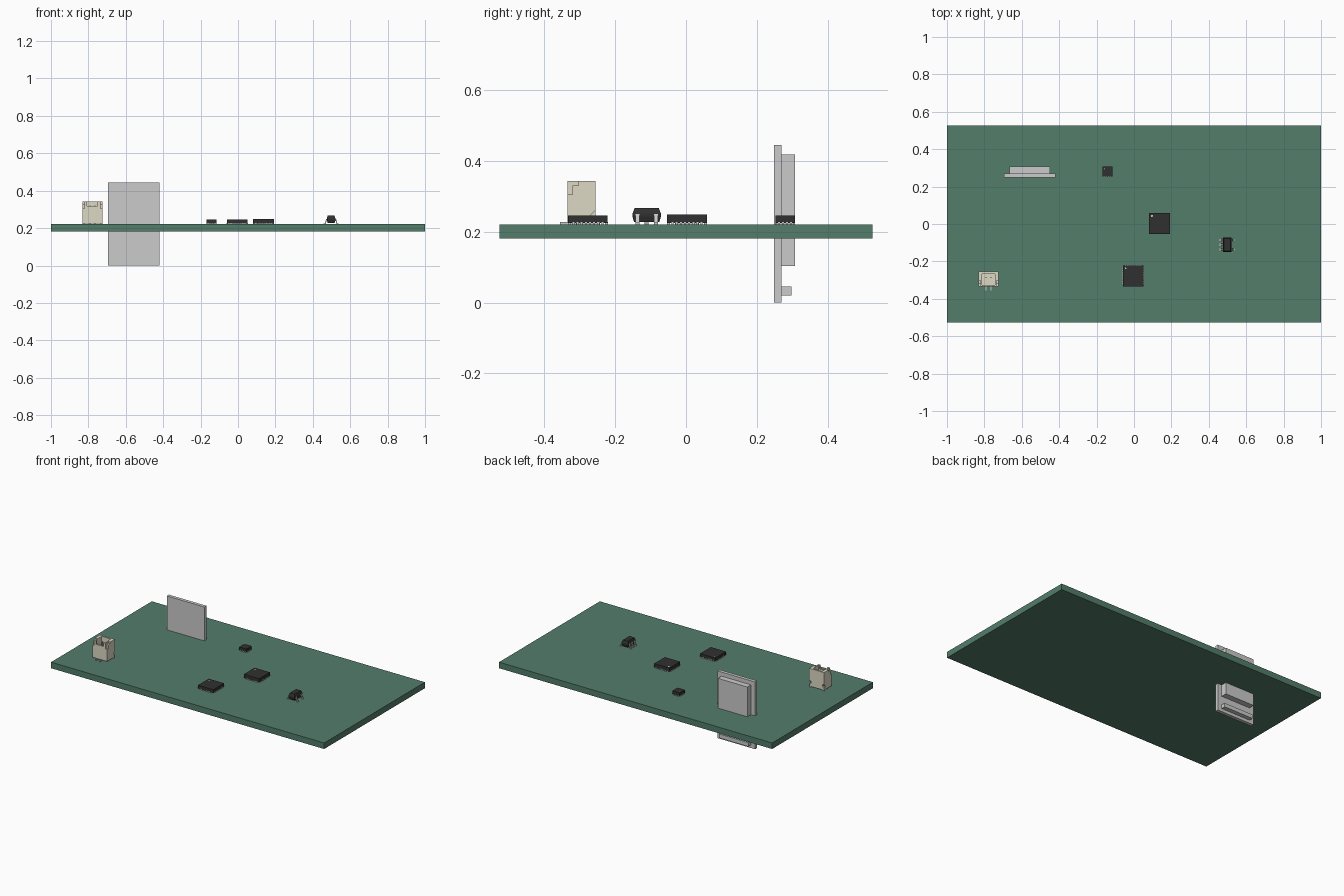
import bpy, bmesh

if "Cube" in bpy.data.objects:
    bpy.data.objects.remove(bpy.data.objects["Cube"])


def material(name, rgb):
    m = bpy.data.materials.new(name)
    m.diffuse_color = (*rgb, 1)
    m.use_nodes = True
    m.node_tree.nodes["Principled BSDF"].inputs["Base Color"].default_value = m.diffuse_color
    return m


GREEN = material("board_green", (0.085, 0.205, 0.145))
BLACK = material("chip_black", (0.03, 0.03, 0.03))
CREAM = material("cream_plastic", (0.72, 0.69, 0.56))


def finish(name, bm, mat=None):
    bmesh.ops.recalc_face_normals(bm, faces=bm.faces)
    me = bpy.data.meshes.new(name)
    bm.to_mesh(me)
    bm.free()
    ob = bpy.data.objects.new(name, me)
    bpy.context.collection.objects.link(ob)
    if mat:
        me.materials.append(mat)
    return ob


def loft(bm, rings):
    """Closed solid through equal-length rings of points."""
    vs = [[bm.verts.new(p) for p in r] for r in rings]
    n = len(vs[0])
    for a, b in zip(vs, vs[1:]):
        for i in range(n):
            j = (i + 1) % n
            bm.faces.new((a[i], a[j], b[j], b[i]))
    bm.faces.new(vs[0][::-1])
    bm.faces.new(vs[-1])


def rect(x0, x1, y0, y1, z):
    return [(x0, y0, z), (x1, y0, z), (x1, y1, z), (x0, y1, z)]


def add_box(bm, x0, x1, y0, y1, z0, z1):
    loft(bm, [rect(x0, x1, y0, y1, z0), rect(x0, x1, y0, y1, z1)])


def boxes(name, specs, mat=None):
    bm = bmesh.new()
    for s in specs:
        add_box(bm, *s)
    return finish(name, bm, mat)


TOP = 0.221

# Circuit board
boxes("circuit_board", [(-1, 1, -0.527, 0.527, 0.181, TOP)], GREEN)

# Upright display module passing through the board
boxes("display_panel", [(-0.695, -0.42, 0.248, 0.27, 0, 0.445)])
boxes("display_backing", [(-0.665, -0.45, 0.27, 0.308, 0.104, 0.418)])
boxes("display_header_strip", [(-0.665, -0.45, 0.27, 0.298, 0.02, 0.046)])


# Flat square chips with edge pads and a pin-one mark
def flat_chip(name, cx, cy, size, top, pads, dot):
    h = size / 2
    boxes(name + "_body", [(cx - h, cx + h, cy - h, cy + h, 0.2255, top)], BLACK)
    pitch = size * 0.84 / pads
    w, d = pitch * 0.25, size * 0.07
    specs = [(cx - h * 0.6, cx + h * 0.6, cy - h * 0.6, cy + h * 0.6, TOP, 0.226)]
    for i in range(pads):
        o = (i - (pads - 1) / 2) * pitch
        for s in (-1, 1):
            a, b = sorted((s * (h + 0.0005), s * (h - d)))
            specs.append((cx + a, cx + b, cy + o - w, cy + o + w, TOP, 0.228))
            specs.append((cx + o - w, cx + o + w, cy + a, cy + b, TOP, 0.228))
    boxes(name + "_pads", specs)
    bm = bmesh.new()
    bmesh.ops.create_cone(bm, cap_ends=True, segments=16, radius1=dot, radius2=dot, depth=0.001)
    q = h - max(0.012, size * 0.14)
    bmesh.ops.translate(bm, verts=bm.verts, vec=(cx - q, cy + q, top))
    finish(name + "_pin_mark", bm)


flat_chip("processor_chip", 0.136, 0.003, 0.112, 0.249, 8, 0.006)
flat_chip("radio_chip", -0.004, -0.277, 0.112, 0.246, 8, 0.004)
flat_chip("sensor_chip", -0.142, 0.28, 0.054, 0.246, 4, 0.003)

# Small leaded regulator: tapered body, three leads left and two right
RX, RY = 0.498, -0.111
bm = bmesh.new()
loft(bm, [rect(RX - w, RX + w, RY - l, RY + l, z) for w, l, z in
          [(0.019, 0.036, 0.228), (0.023, 0.040, 0.243), (0.023, 0.040, 0.252), (0.018, 0.034, 0.267)]])
finish("regulator_body", bm, BLACK)
lead = [(0.020, 0.250), (0.026, 0.250), (0.033, 0.226), (0.040, 0.226),
        (0.040, TOP), (0.030, TOP), (0.023, 0.244), (0.020, 0.244)]
bm = bmesh.new()
for side, offsets in ((-1, (-0.026, 0, 0.026)), (1, (-0.026, 0.026))):
    for o in offsets:
        loft(bm, [[(RX + side * x, RY + o + e, z) for x, z in lead] for e in (-0.0055, 0.0055)])
finish("regulator_leads", bm)

# Upright two-pin socket
SX, Y0, Y1, ZT = -0.778, -0.335, -0.255, 0.343
specs = [(SX - 0.042, SX + 0.042, Y0, Y1, 0.226, 0.252),
         (SX - 0.042, SX + 0.042, -0.266, Y1, 0.252, ZT),
         (SX - 0.042, SX + 0.042, Y0, -0.325, 0.252, 0.318)]
for s in (-1, 1):
    a, b = sorted((SX + s * 0.028, SX + s * 0.042))
    specs.append((a, b, Y0, -0.325, 0.318, ZT))
    a, b = sorted((SX + s * 0.034, SX + s * 0.042))
    specs.append((a, b, -0.325, -0.266, 0.252, ZT))
boxes("socket_housing", specs, CREAM)

# Stepped outer cheeks on both sides of the socket
cheek = [(Y0, 0.226), (-0.272, 0.226), (-0.272, 0.245), (Y1, 0.262), (Y1, ZT), (-0.303, ZT),
         (-0.303, 0.33), (-0.32, 0.33), (-0.32, 0.305), (Y0, 0.305)]
bm = bmesh.new()
for s in (-1, 1):
    loft(bm, [[(SX + s * x, y, z) for y, z in cheek] for x in (0.042, 0.0545)])
finish("socket_cheeks", bm, CREAM)

# Solder tabs, contact pins and solder tails
specs = []
for s in (-1, 1):
    a, b = sorted((SX + s * 0.042, SX + s * 0.053))
    specs.append((a, b, -0.272, -0.256, TOP, 0.245))
    px = SX + s * 0.014
    specs.append((px - 0.003, px + 0.003, -0.29, -0.284, 0.25, 0.32))
    specs.append((px - 0.003, px + 0.003, -0.355, -0.29, TOP, 0.228))
boxes("socket_contacts", specs)
